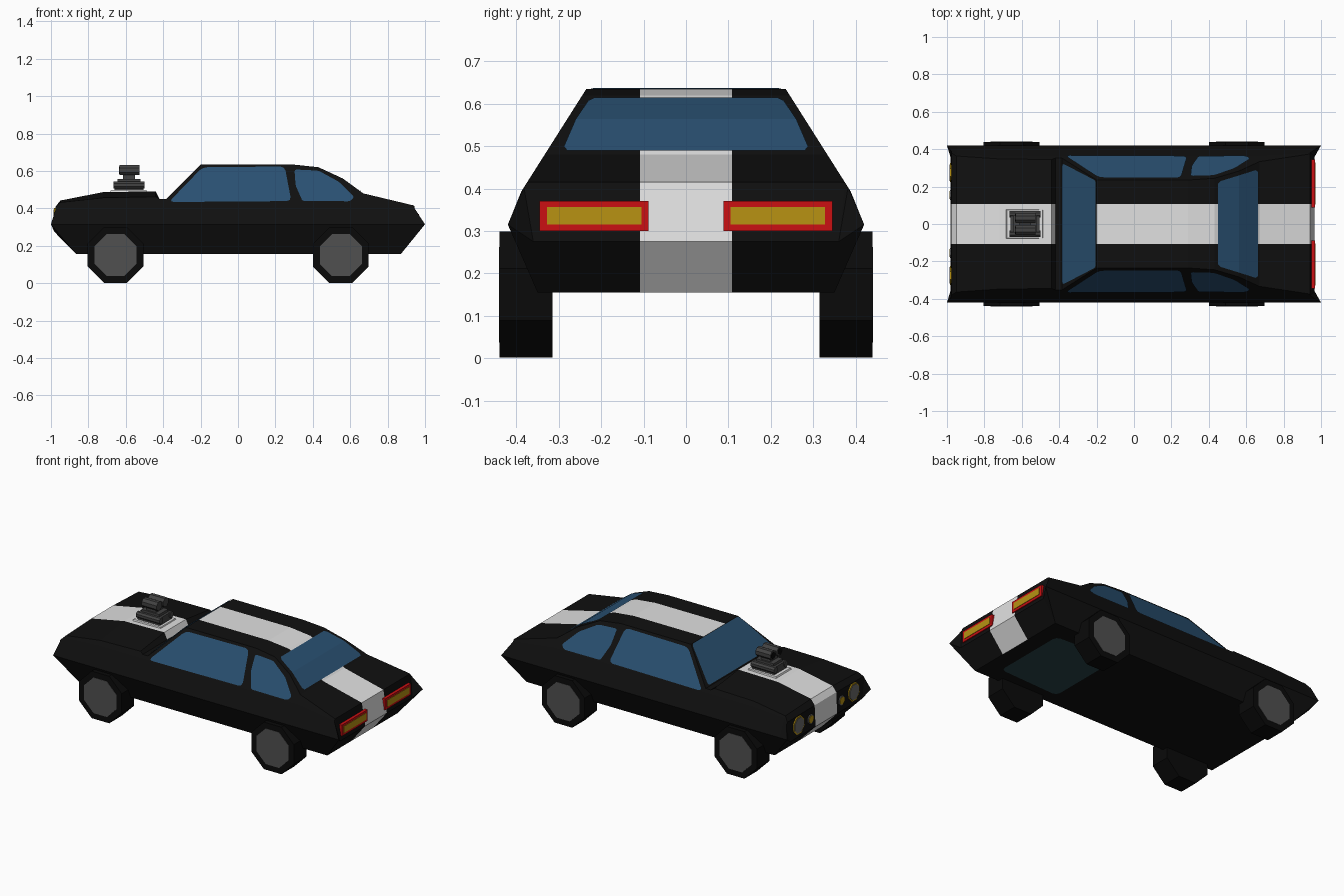
import bpy, bmesh, math
from mathutils import Vector

if "Cube" in bpy.data.objects:
    bpy.data.objects.remove(bpy.data.objects["Cube"])

def mat(name, r, g, b):
    m = bpy.data.materials.new(name)
    m.diffuse_color = (r, g, b, 1)
    m.use_nodes = True
    m.node_tree.nodes["Principled BSDF"].inputs["Base Color"].default_value = m.diffuse_color
    return m

BLACK = mat("black_paint", .005, .005, .005)
WHITE = mat("white_stripe", .75, .75, .75)
GLASS = mat("blue_glass", .022, .08, .165)
TIRE = mat("tire_black", .003, .003, .003)
HUB = mat("hub_grey", .08, .08, .08)
METAL = mat("engine_grey", .055, .055, .055)
RED = mat("red_lamp", .6, .005, .006)
AMBER = mat("amber_lamp", .48, .29, .006)
LENS = mat("lens_grey", .14, .14, .14)
TEAL = mat("underside_teal", .02, .055, .065)

def finish(bm, name, mats):
    me = bpy.data.meshes.new(name)
    bm.to_mesh(me)
    bm.free()
    for m in mats:
        me.materials.append(m)
    ob = bpy.data.objects.new(name, me)
    bpy.context.collection.objects.link(ob)
    return ob

def plate(name, polys, m, out, rnd=0):
    """Thin flat panel facing the direction out, with optional rounded corners."""
    bm = bmesh.new()
    for pts in polys:
        f = bm.faces.new([bm.verts.new(p) for p in pts])
        f.normal_update()
        if f.normal.dot(Vector(out)) < 0:
            f.normal_flip()
    if rnd:
        bmesh.ops.bevel(bm, geom=bm.verts[:], offset=rnd, segments=2,
                        profile=.5, affect='VERTICES')
    return finish(bm, name, [m])

def box(name, x0, x1, y0, y1, z0, z1, m, taper=1):
    bm = bmesh.new()
    bmesh.ops.create_cube(bm, size=1)
    for v in bm.verts:
        t = taper if v.co.z > 0 else 1
        v.co = ((x0 + x1) / 2 + v.co.x * (x1 - x0) * t,
                (y0 + y1) / 2 + v.co.y * (y1 - y0) * t,
                (z0 + z1) / 2 + v.co.z * (z1 - z0))
    return finish(bm, name, [m])

def prism(name, c, r, depth, axis, m, n=8, r2=None, stretch=1):
    """Flat-bottomed prism along the x or y axis; r2 is the radius at the + end."""
    bm = bmesh.new()
    bmesh.ops.create_cone(bm, cap_ends=True, segments=n, radius1=r,
                          radius2=r if r2 is None else r2, depth=depth)
    a0 = math.pi / n
    ca, sa = math.cos(a0), math.sin(a0)
    for v in bm.verts:
        # create_cone may start on any corner: rotate so a flat side points down
        ang = math.atan2(v.co.y, v.co.x)
        rad = math.hypot(v.co.x, v.co.y)
        k = round(ang / (2 * a0)) * 2 * a0 + a0
        p, q, d = rad * math.cos(k), rad * math.sin(k), v.co.z
        v.co = (c[0] + d, c[1] + p, c[2] + q * stretch) if axis == 'x' else (c[0] + p, c[1] + d, c[2] + q)
    bmesh.ops.recalc_face_normals(bm, faces=bm.faces[:])
    return finish(bm, name, [m])

# ---- body: lofted rings along x, all cabin sides lie on one sloping plane
SW = .108
def side_y(z):
    return .365 - (z - .43) * .634

def half(x, zt, zc, xm=None, xb=None):
    xb = x * .87 if xb is None else xb
    xm = x if xm is None else xm
    zs = min(.43, zt - .012)
    return [(xb, SW, .155), (xb, .35, .155), (xm, .42, .315),
            (x, side_y(zs), zs), (x, side_y(zt), zt), (x, SW, zc)]

rows = [half(-.976, .405, .408, -1, -.865)]
rows += [half(*s) for s in [(-.95, .432, .442), (-.72, .457, .487), (-.44, .462, .491),
                            (-.42, .45, .45), (-.385, .45, .45), (-.2, .635, .635),
                            (.29, .635, .635), (.43, .62, .62), (.56, .56, .56), (.67, .48, .48)]]
rows += [half(.942, .415, .415, 1, .87)]

bm = bmesh.new()
rings = []
for h in rows:
    pts = h + [(x, -y, z) for x, y, z in reversed(h)]
    rings.append([bm.verts.new(p) for p in pts])
for i in range(len(rings) - 1):
    a, b = rings[i], rings[i + 1]
    for j in range(12):
        k = (j + 1) % 12
        f = bm.faces.new((a[j], a[k], b[k], b[j]))
        f.material_index = 1 if j == 5 and i not in (4, 5) else 0
# recessed nose and tail
for ring, x in ((rings[0], -.982), (rings[-1], .966)):
    mids = []
    for s, o in ((1, ring[:6]), (-1, ring[:5:-1])):
        cb, b, m, sh, t, ct = o
        inn = bm.verts.new((x, s * .36, .275))
        cm = bm.verts.new((x, s * SW, .275))
        mids.append((cb, cm, ct))
        for q in ((b, cb, cm, inn), (b, inn, m), (m, inn, sh), (sh, inn, t), (inn, cm, ct, t)):
            bm.faces.new(q)
    (a0, a1, a2), (b0, b1, b2) = mids
    for q in ((a0, b0, b1, a1), (a1, b1, b2, a2)):
        bm.faces.new(q).material_index = 1
bmesh.ops.recalc_face_normals(bm, faces=bm.faces[:])
finish(bm, "car_body", [BLACK, WHITE])

# ---- side windows
front_pane = [(-.37, .432), (-.19, .618), (.25, .622), (.285, .437)]
rear_pane = [(.302, .606), (.43, .6), (.54, .54), (.622, .458), (.6, .436), (.345, .437), (.308, .52)]
for s, side in ((1, "left"), (-1, "right")):
    for nm, pane, r in (("front", front_pane, .025), ("rear", rear_pane, .012)):
        plate(f"{nm}_side_window_{side}",
              [[(x, s * (side_y(z) + .004), z + .002) for x, z in pane]], GLASS, (0, s, .6), r)

# ---- windscreen and bent rear window
plate("windscreen", [[(-.384, .325, .458), (-.384, -.325, .458), (-.205, -.232, .637), (-.205, .232, .637)]],
      GLASS, (-1, 0, 1), .015)
h = .004
plate("rear_window", [
    [(.45, .215, .611 + h), (.45, -.215, .611 + h), (.465, -.23, .604 + h), (.562, -.26, .56 + h),
     (.562, .26, .56 + h), (.465, .23, .604 + h)],
    [(.562, .26, .56 + h), (.562, -.26, .56 + h), (.65, -.288, .495 + h), (.662, -.28, .486 + h),
     (.662, .28, .486 + h), (.65, .288, .495 + h)]], GLASS, (1, 0, 1))

# ---- underside panel
plate("underside_panel", [[(.35, -.26, .151), (.77, -.24, .151), (.77, .24, .151), (.35, .26, .151)]],
      TEAL, (0, 0, -1), .03)

# ---- wheels
for s in (1, -1):
    for x, nm in ((-.655, "front"), (.55, "rear")):
        prism(f"{nm}_tire", (x, s * .377, .15), .161, .125, 'y', TIRE)
        prism(f"{nm}_hub", (x, s * .4385, .15), .122, .006, 'y', HUB)

# ---- lamps
for s in (1, -1):
    y0, y1 = sorted((s * .088, s * .345))
    # tail lamp: red frame around an amber panel
    box("tail_lamp_frame", .935, .968, y0, y1, .3, .371, RED)
    box("tail_lamp_panel", .96, .971, y0 + .017, y1 - .017, .315, .357, AMBER)
    # headlamp and small indicator
    prism("headlamp_rim", (-.975, s * .275, .348), .056, .018, 'x', AMBER, 8, None, 1.05)
    prism("headlamp_lens", (-.978, s * .275, .348), .048, .018, 'x', LENS, 8, None, 1.05)
    prism("indicator_rim", (-.975, s * .155, .34), .03, .018, 'x', LENS)
    prism("indicator_lamp", (-.978, s * .155, .34), .024, .018, 'x', AMBER)

# ---- engine on the bonnet
box("engine_base_plate", -.685, -.485, -.078, .078, .484, .497, WHITE, .95)
box("engine_block", -.66, -.505, -.06, .06, .49, .542, METAL)
box("engine_block_top", -.645, -.52, -.045, .045, .54, .558, METAL)
box("engine_neck", -.615, -.55, -.035, .035, .555, .59, METAL)
for s in (1, -1):
    prism("air_intake", (-.58, s * .033, .604), .029, .105, 'x', METAL)
    prism("air_intake_mouth", (-.633, s * .033, .604), .021, .004, 'x', TIRE)
    prism("engine_side_tube", (-.583, s * .052, .525), .02, .165, 'x', METAL)
